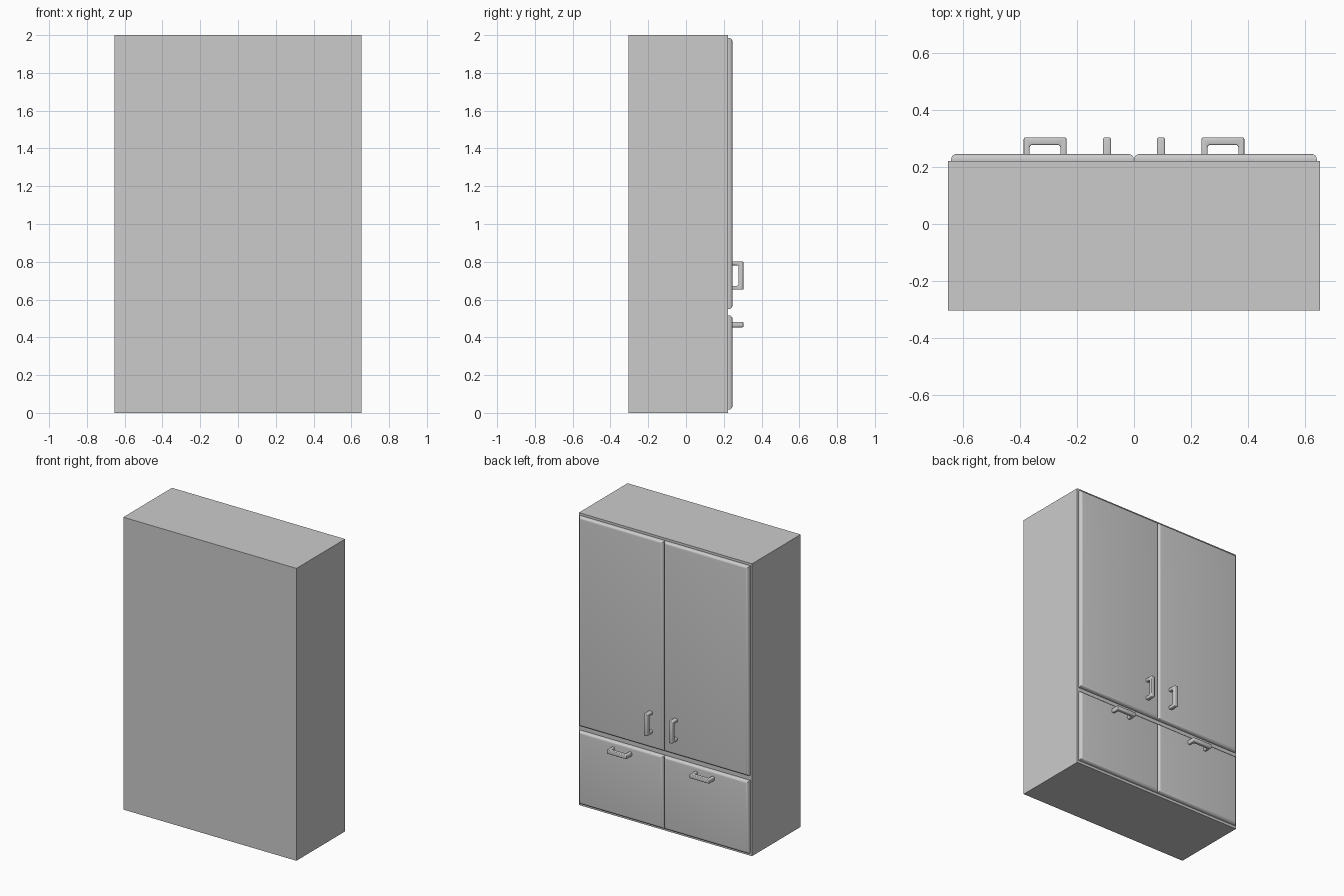
import bpy, bmesh, math
from mathutils import Matrix

if "Cube" in bpy.data.objects:
    bpy.data.objects.remove(bpy.data.objects["Cube"])

Y_FACE, Y_DOOR, Y_MAX = 0.222, 0.246, 0.304   # carcass face, panel face, handle front


def finish(bm, name, smooth=True):
    bmesh.ops.recalc_face_normals(bm, faces=bm.faces)
    me = bpy.data.meshes.new(name)
    bm.to_mesh(me)
    bm.free()
    ob = bpy.data.objects.new(name, me)
    bpy.context.collection.objects.link(ob)
    if smooth:
        bpy.ops.object.select_all(action='DESELECT')
        ob.select_set(True)
        bpy.context.view_layer.objects.active = ob
        bpy.ops.object.shade_smooth_by_angle(angle=math.radians(35))
    return ob


def box(x0, x1, y0, y1, z0, z1):
    bm = bmesh.new()
    bmesh.ops.create_cube(bm, size=1)
    for v in bm.verts:
        v.co = (x1 if v.co.x > 0 else x0, y1 if v.co.y > 0 else y0, z1 if v.co.z > 0 else z0)
    return bm


def panel(name, x0, x1, z0, z1):
    # slab with only the outward-facing rim rounded over
    bm = box(x0, x1, Y_FACE, Y_DOOR, z0, z1)
    rim = [e for e in bm.edges if all(v.co.y > Y_DOOR - 1e-4 for v in e.verts)]
    bmesh.ops.bevel(bm, geom=rim, offset=0.018, segments=5, profile=0.5, affect='EDGES')
    return finish(bm, name)


def handle(name, x, z, vertical):
    # U-shaped pull: flat profile with rounded inner corners, extruded and softened
    half, leg, width, r = 0.075, 0.021, 0.028, 0.009
    inner, y_in = half - leg, Y_MAX - 0.026
    arc = [(inner - r + r * math.cos(a), y_in - r + r * math.sin(a))
           for a in (math.pi / 2 * i / 4 for i in range(5))]
    right = [(half, Y_MAX), (half, Y_DOOR), (inner, Y_DOOR)] + arc
    pts = right + [(-u, y) for u, y in reversed(right)]
    bm = bmesh.new()
    face = bm.faces.new([bm.verts.new((u, y, -width / 2)) for u, y in pts])
    ext = bmesh.ops.extrude_face_region(bm, geom=[face])
    bmesh.ops.translate(bm, vec=(0, 0, width),
                        verts=[g for g in ext['geom'] if isinstance(g, bmesh.types.BMVert)])
    bmesh.ops.recalc_face_normals(bm, faces=bm.faces)
    sharp = [e for e in bm.edges if e.calc_face_angle(0) > math.radians(40)
             and not all(v.co.y < Y_DOOR + 1e-4 for v in e.verts)]
    bmesh.ops.bevel(bm, geom=sharp, offset=0.005, segments=3, profile=0.5, affect='EDGES')
    if vertical:
        bm.transform(Matrix.Rotation(math.pi / 2, 4, 'Y'))
    bm.transform(Matrix.Translation((x, 0, z)))
    return finish(bm, name)


# Carcass
finish(box(-0.655, 0.655, -0.304, Y_FACE, 0, 2), "cabinet_body", smooth=False)

# Two tall doors, two drawers and their pulls
for side, s in (("left", -1), ("right", 1)):
    x0, x1 = sorted((s * 0.001, s * 0.643))
    panel(f"{side}_door", x0, x1, 0.55, 1.984)
    panel(f"{side}_drawer", x0, x1, 0.018, 0.516)
    handle(f"{side}_door_handle", s * 0.095, 0.727, True)
    handle(f"{side}_drawer_handle", s * 0.313, 0.467, False)
